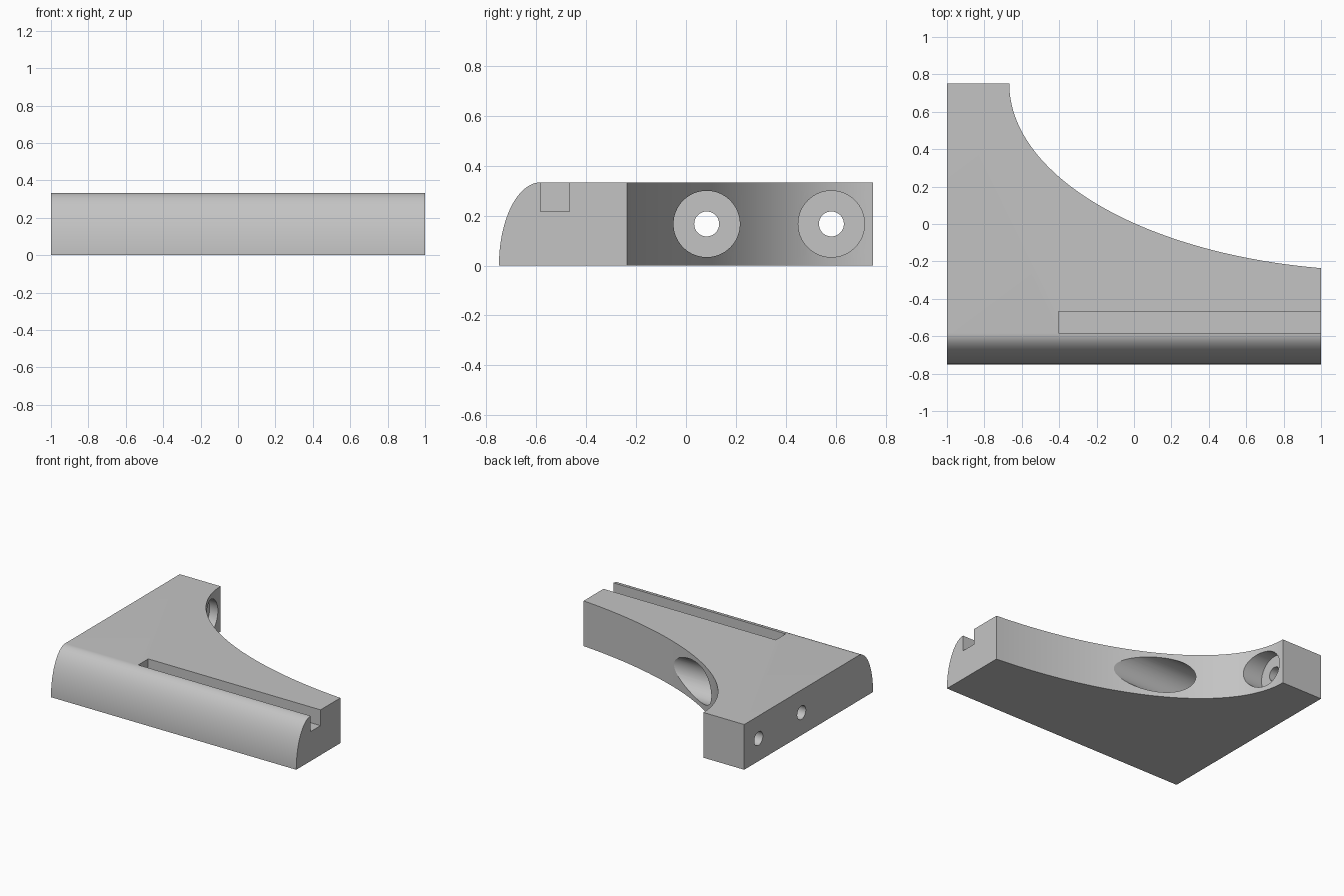
import bpy
import bmesh
from math import sin, cos, pi, radians
from mathutils import Matrix

if "Cube" in bpy.data.objects:
    bpy.data.objects.remove(bpy.data.objects["Cube"], do_unlink=True)

DEPTH, THICK = 0.75, 1 / 3          # half depth, plate thickness
SLOT_FRONT, SLOT_BACK = -0.583, -0.467

grey = bpy.data.materials.new("plain grey")
grey.use_nodes = True
grey.diffuse_color = (0.55, 0.55, 0.55, 1)
grey.node_tree.nodes["Principled BSDF"].inputs["Base Color"].default_value = grey.diffuse_color


def add_prism(name, points, offset):
    """Extrude a planar outline along an offset vector."""
    bm = bmesh.new()
    face = bm.faces.new([bm.verts.new(p) for p in points])
    ext = bmesh.ops.extrude_face_region(bm, geom=[face])
    moved = [v for v in ext["geom"] if isinstance(v, bmesh.types.BMVert)]
    bmesh.ops.translate(bm, verts=moved, vec=offset)
    bmesh.ops.recalc_face_normals(bm, faces=bm.faces)
    mesh = bpy.data.meshes.new(name)
    bm.to_mesh(mesh)
    bm.free()
    mesh.materials.append(grey)
    obj = bpy.data.objects.new(name, mesh)
    bpy.context.collection.objects.link(obj)
    return obj


def add_bore(name, radius, y, x0, x1):
    """Round cutter along x at mid thickness."""
    ring = [(x0, y + radius * cos(2 * pi * i / 64), THICK / 2 + radius * sin(2 * pi * i / 64))
            for i in range(64)]
    return add_prism(name, ring, (x1 - x0, 0, 0))


# Plate with a quarter-ellipse rounded front edge
front = [(-1, SLOT_FRONT - (DEPTH + SLOT_FRONT) * cos(pi / 2 * i / 32),
          THICK * sin(pi / 2 * i / 32)) for i in range(33)]
bracket = add_prism("bracket", front + [(-1, DEPTH, THICK), (-1, DEPTH, 0)], (2, 0, 0))

# Elliptical sweep removed from the back corner
sweep = [(4 / 3 + 2 * cos(2 * pi * i / 256), DEPTH + sin(2 * pi * i / 256), -0.1)
         for i in range(256)]
cutters = [add_prism("sweep_cutter", sweep, (0, 0, 0.6))]

# Open-ended slot along the top
slot = [(-0.405, SLOT_FRONT, 0.217), (-0.405, SLOT_BACK, 0.217),
        (-0.405, SLOT_BACK, 0.5), (-0.405, SLOT_FRONT, 0.5)]
cutters.append(add_prism("slot_cutter", slot, (1.6, 0, 0)))

# Two counterbored screw holes
for label, y in (("inner", 0.083), ("outer", 0.583)):
    cutters.append(add_bore(label + "_screw_hole_cutter", 0.05, y, -1.1, -0.6))
    cutters.append(add_bore(label + "_counterbore_cutter", 0.133, y, -0.733, 1.2))

bpy.context.view_layer.objects.active = bracket
for cutter in cutters:
    mod = bracket.modifiers.new(cutter.name, "BOOLEAN")
    mod.operation = "DIFFERENCE"
    mod.solver = "EXACT"
    mod.object = cutter
    cutter.hide_render = True
    bpy.ops.object.modifier_apply(modifier=mod.name)
    bpy.data.objects.remove(cutter, do_unlink=True)

# Smooth curved walls, crisp edges
bpy.ops.object.select_all(action="DESELECT")
bracket.select_set(True)
bpy.ops.object.shade_smooth_by_angle(angle=radians(20))
